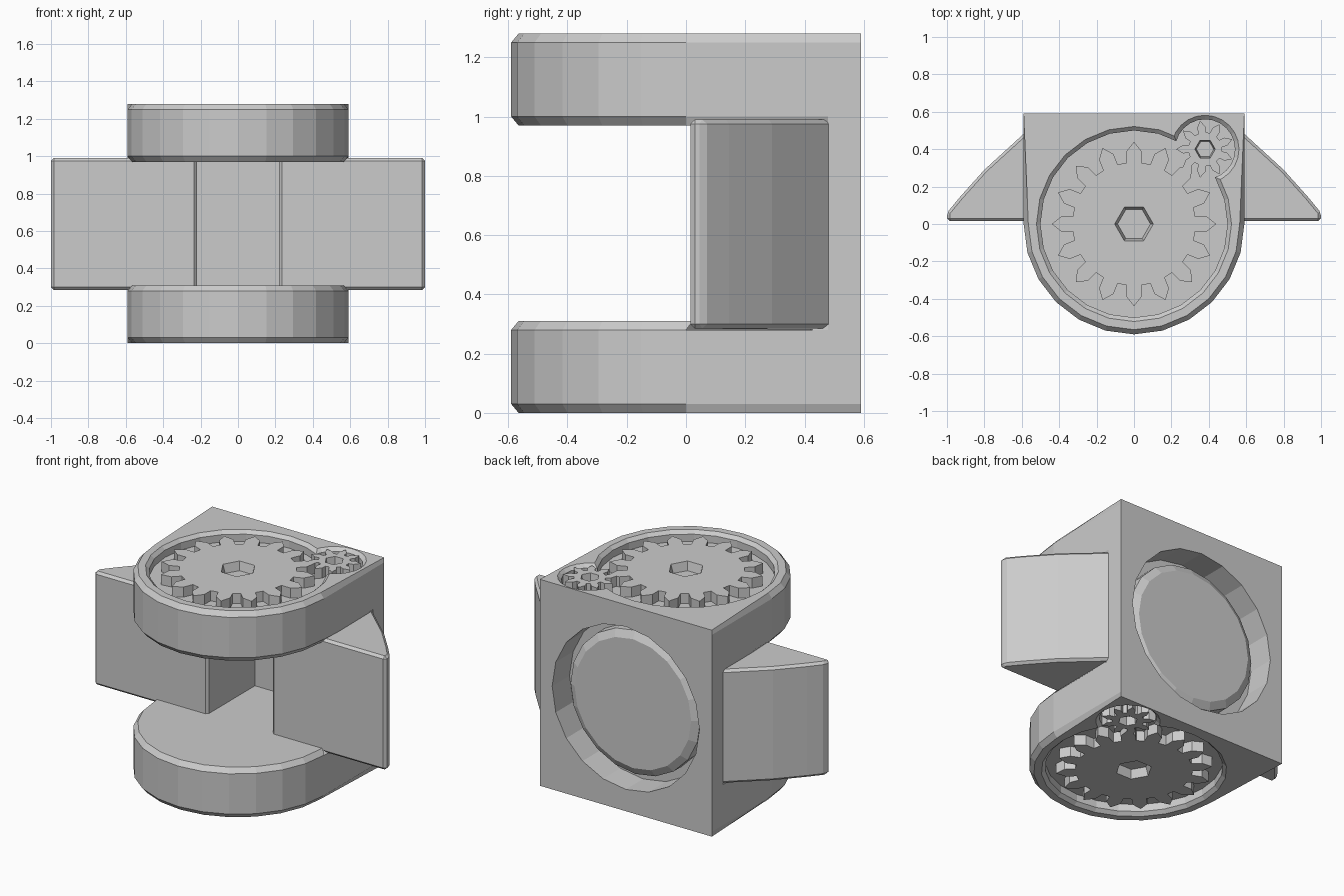
import bpy, bmesh
from math import sin, cos, pi

if "Cube" in bpy.data.objects:
    bpy.data.objects.remove(bpy.data.objects["Cube"])

H = 1.28          # total height
R = 0.59          # half width of the housing


def loft(name, rings):
    """Closed solid through equal-length rings of 3D points."""
    bm = bmesh.new()
    vs = [[bm.verts.new(p) for p in ring] for ring in rings]
    n = len(rings[0])
    for a, b in zip(vs, vs[1:]):
        for i in range(n):
            j = (i + 1) % n
            bm.faces.new((a[i], a[j], b[j], b[i]))
    bm.faces.new(vs[0])
    bm.faces.new(vs[-1])
    bmesh.ops.recalc_face_normals(bm, faces=bm.faces)
    me = bpy.data.meshes.new(name)
    bm.to_mesh(me)
    bm.free()
    ob = bpy.data.objects.new(name, me)
    bpy.context.collection.objects.link(ob)
    return ob


def apply_mod(ob, mod):
    with bpy.context.temp_override(object=ob, active_object=ob):
        bpy.ops.object.modifier_apply(modifier=mod.name)


def boolean(ob, other, op):
    m = ob.modifiers.new("bool", 'BOOLEAN')
    m.operation, m.solver, m.object = op, 'EXACT', other
    bpy.context.view_layer.objects.active = ob
    apply_mod(ob, m)
    bpy.data.objects.remove(other)


def circle(r, z, n=24, cx=0, cy=0):
    return [(cx + r * cos(2 * pi * i / n), cy + r * sin(2 * pi * i / n), z) for i in range(n)]


def prism(name, outline, z0, z1):
    return loft(name, [[(x, y, z) for x, y in outline] for z in (z0, z1)])


# D-shaped plate, chamfered on the rounded front only
def plate_ring(r, z):
    arc = [(r * cos(pi + pi * i / 12), r * sin(pi + pi * i / 12), z) for i in range(13)]
    return arc + [(R, R, z), (-R, R, z)]


def plate(name, z0, z1):
    return loft(name, [plate_ring(0.565, z0), plate_ring(R, z0 + 0.03),
                       plate_ring(R, z1 - 0.03), plate_ring(0.565, z1)])


housing = plate("housing", 0, 0.31)
boolean(housing, plate("upper_plate", 0.97, H), 'UNION')

# rear wall joining the two plates
wall = prism("rear_wall", [(-R, 0.48), (R, 0.48), (R, R), (-R, R)], 0.15, 1.13)
boolean(housing, wall, 'UNION')

# side wings with curved outer backs
for s in (-1, 1):
    pts = [(0.22, 0.015), (1.0, 0.015), (1.0, 0.06), (0.93, 0.145), (0.8, 0.29),
           (0.57, 0.5), (0.22, 0.5)]
    wing = prism("wing", [(s * x, y) for x, y in pts], 0.285, 0.99)
    m = wing.modifiers.new("bevel", 'BEVEL')
    m.width, m.segments, m.limit_method = 0.015, 1, 'ANGLE'
    bpy.context.view_layer.objects.active = wing
    apply_mod(wing, m)
    boolean(housing, wing, 'UNION')

# round groove in the back, leaving a chamfered disc in the middle
profile = [(0.02, 0.52), (0.40, 0.52), (0.445, 0.495), (0.445, 0.42), (0.505, 0.42),
           (0.505, 0.7), (0.02, 0.7)]
rings = [[(r * cos(2 * pi * i / 20), y, 0.64 + r * sin(2 * pi * i / 20)) for i in range(20)]
         for r, y in profile]
boolean(housing, loft("groove_cutter", rings), 'DIFFERENCE')


def gear_outline(n, root, mid, tip, cx, cy, turn):
    out = []
    for k in range(n):
        for off, r in ((-0.32, root), (-0.27, mid), (0, tip), (0.27, mid), (0.32, root)):
            a = turn + 2 * pi * (k + off) / n
            out.append((cx + r * cos(a), cy + r * sin(a)))
    return out


def gear(name, outline, cx, cy, hub, height):
    """Toothed wheel with a hexagonal hub hole, on one end of the housing."""
    g = prism(name, outline, height(-0.075), height(-0.002))
    hole = loft("hub_cutter", [circle(hub * 0.8, height(-0.055), 6, cx, cy),
                               circle(hub, height(0.02), 6, cx, cy)])
    boolean(g, hole, 'DIFFERENCE')


# gear recesses and gears on both ends
PX, PY = 0.38, 0.40
for label, height in (("top", lambda d: H + d), ("bottom", lambda d: -d)):
    for cx, cy, r in ((0, 0, 0.5), (PX, PY, 0.16)):
        cut = loft("recess_cutter", [circle(r, height(-0.065), 24, cx, cy),
                                     circle(r, height(-0.02), 24, cx, cy),
                                     circle(r + 0.022, height(0.0005), 24, cx, cy),
                                     circle(r + 0.022, height(0.05), 24, cx, cy)])
        boolean(housing, cut, 'DIFFERENCE')
    gear(label + "_large_gear", gear_outline(16, 0.33, 0.39, 0.44, 0, 0, pi / 2),
         0, 0, 0.11, height)
    gear(label + "_small_gear", gear_outline(9, 0.09, 0.12, 0.155, PX, PY, pi / 3),
         PX, PY, 0.058, height)
